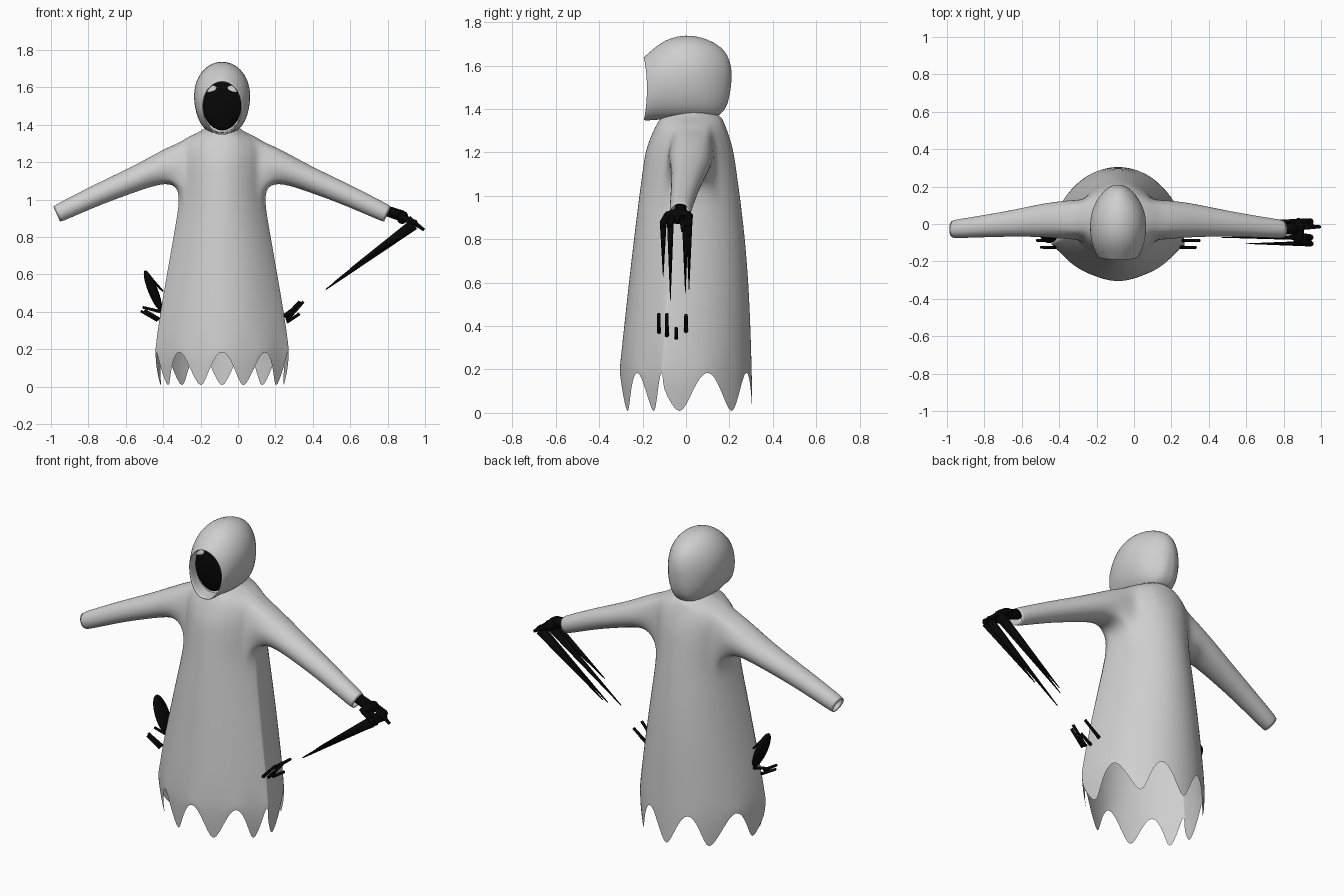
import bpy, bmesh, math
from mathutils import Vector

cube = bpy.data.objects.get("Cube")
if cube:
    bpy.data.objects.remove(cube)

CX = -0.085  # centre line of the figure


def material(name, value, rough):
    m = bpy.data.materials.new(name)
    m.use_nodes = True
    m.diffuse_color = (value, value, value, 1)
    node = next(n for n in m.node_tree.nodes if n.type == "BSDF_PRINCIPLED")
    node.inputs["Base Color"].default_value = (value, value, value, 1)
    node.inputs["Roughness"].default_value = rough
    return m


CLOTH = material("grey cloth", 0.62, 0.8)
BLACK = material("shadow black", 0.002, 0.9)


def finish(bm, name, mat, levels=0):
    bmesh.ops.recalc_face_normals(bm, faces=bm.faces)
    mesh = bpy.data.meshes.new(name)
    bm.to_mesh(mesh)
    bm.free()
    mesh.materials.append(mat)
    mesh.shade_smooth()
    ob = bpy.data.objects.new(name, mesh)
    bpy.context.collection.objects.link(ob)
    if levels:
        mod = ob.modifiers.new("smooth", "SUBSURF")
        mod.levels = mod.render_levels = levels
    return ob


def add_ring(bm, points):
    return [bm.verts.new(p) for p in points]


def bridge(bm, a, b):
    n = len(a)
    return [bm.faces.new((a[i], a[(i + 1) % n], b[(i + 1) % n], b[i])) for i in range(n)]


# Robe profile: height, half width, centre y, front y, back y
PROFILE = [
    (-0.01, 0.33, -0.1, -0.29, 0.305), (0.1, 0.352, -0.105, -0.3, 0.305),
    (0.2, 0.359, -0.105, -0.306, 0.303),
    (0.4, 0.33, -0.095, -0.285, 0.297), (0.6, 0.295, -0.08, -0.263, 0.288),
    (0.8, 0.26, -0.06, -0.24, 0.272), (1.0, 0.225, -0.035, -0.215, 0.248),
    (1.2, 0.227, -0.01, -0.188, 0.22), (1.28, 0.235, 0.01, -0.16, 0.198),
    (1.33, 0.2, 0.02, -0.135, 0.178), (1.365, 0.115, 0.025, -0.112, 0.162),
    (1.4, 0.07, 0.02, -0.07, 0.1)]


def profile(z):
    for a, b in zip(PROFILE, PROFILE[1:]):
        if z <= b[0]:
            t = (z - a[0]) / (b[0] - a[0])
            return [p + (q - p) * t for p, q in zip(a, b)]
    return PROFILE[-1]


def robe_point(phi, z):
    _, hx, cy, yf, yb = profile(z)
    c = math.cos(phi)
    y = cy + (yb - cy) * c if c > 0 else cy + (yf - cy) * (-c) ** (2 - 0.45 * z)
    return (CX + hx * math.sin(phi), y, z)


# Robe body with nine rounded hem points
SEG = 72
bm = bmesh.new()
angles = [2 * math.pi * i / SEG for i in range(SEG)]
heights = [0.22, 0.4, 0.6, 0.8, 0.92, 1.0, 1.06, 1.11, 1.16, 1.21, 1.26, 1.3, 1.33, 1.35, 1.365, 1.4]
hem = [-0.008 + 0.2 * (0.5 - 0.5 * math.cos(9 * a)) ** 0.75 for a in angles]
rows = [add_ring(bm, [robe_point(a, h + t * (0.22 - h)) for a, h in zip(angles, hem)]) for t in (0, 0.5)]
rows += [add_ring(bm, [robe_point(a, z) for a in angles]) for z in heights]
for a, b in zip(rows, rows[1:]):
    bridge(bm, a, b)

# Sleeves grown from arm holes: offset, y, z, half depth, half height
SLEEVE = [
    (0.265, 0.022, 1.19, 0.118, 0.112), (0.315, 0.022, 1.175, 0.107, 0.093),
    (0.38, 0.02, 1.147, 0.095, 0.078), (0.45, 0.015, 1.117, 0.086, 0.067),
    (0.55, 0.005, 1.075, 0.075, 0.061), (0.65, -0.005, 1.033, 0.066, 0.056),
    (0.775, -0.018, 0.975, 0.057, 0.051), (0.89, -0.028, 0.92, 0.05, 0.047),
    (0.887, -0.028, 0.921, 0.042, 0.039), (0.8, -0.02, 0.96, 0.042, 0.038)]
R0, R1, C0, C1 = heights.index(1.06) + 2, heights.index(1.3) + 2, 11, 24
soft = []
for side in (1, -1):
    col = lambda r, c: rows[r][(side * c) % SEG]
    inner = [col(r, c) for r in range(R0 + 1, R1) for c in range(C0 + 1, C1)]
    loop = [col(R0, c) for c in range(C0, C1)] + [col(r, C1) for r in range(R0, R1)]
    loop += [col(R1, c) for c in range(C1, C0, -1)] + [col(r, C0) for r in range(R1, R0, -1)]
    bmesh.ops.delete(bm, geom=inner, context="VERTS")
    theta = [math.atan2((v.co.z - 1.18) / 0.12, (v.co.y - 0.02) / 0.11) for v in loop]
    last = loop
    soft += loop
    for k, (off, y, z, ry, rz) in enumerate(SLEEVE):
        tilt = 0.42 * min(1, (off - 0.24) / 0.2)
        ring = add_ring(bm, [(CX + side * (off + tilt * rz * math.sin(t)),
                              y + ry * math.cos(t), z + 0.92 * rz * math.sin(t)) for t in theta])
        bridge(bm, last, ring)
        last = ring
        if k < 2:
            soft += ring
    bm.faces.new(last)
soft += [v for r in rows[R0 - 1:-2] for v in r if v.is_valid and abs(v.co.x - CX) > 0.1]
for _ in range(4):
    bmesh.ops.smooth_vert(bm, verts=list(set(soft)), factor=0.35,
                          use_axis_x=True, use_axis_y=True, use_axis_z=True)
finish(bm, "robe", CLOTH, 1)

# Hood lofted from back to face opening: y, half width, top, bottom
HOOD = [
    (0.21, 0.012, 1.575, 1.535), (0.203, 0.04, 1.62, 1.46), (0.18, 0.075, 1.67, 1.385),
    (0.13, 0.115, 1.708, 1.357), (0.07, 0.142, 1.733, 1.352), (0.0, 0.153, 1.742, 1.352),
    (-0.07, 0.148, 1.73, 1.352), (-0.13, 0.133, 1.697, 1.35), (-0.18, 0.114, 1.65, 1.345),
    (-0.198, 0.106, 1.637, 1.347), (-0.19, 0.1, 1.628, 1.356), (-0.12, 0.104, 1.63, 1.36)]
bm = bmesh.new()
last = None
for y, hx, top, low in HOOD:
    ring = []
    for i in range(32):
        a = 2 * math.pi * i / 32
        s, c = math.sin(a), math.cos(a)
        power = 1 if s > 0 else (0.65 if y > -0.1 else 0.9)
        bow = 0.014 * (1 - s * s) if y < -0.15 else 0
        ring.append((CX + hx * math.copysign(abs(c) ** power, c) * (1 + 0.05 * s),
                     y + bow, (top + low) / 2 + s * (top - low) / 2))
    ring = add_ring(bm, ring)
    if last:
        bridge(bm, last, ring)
    else:
        bm.faces.new(ring)
    last = ring
finish(bm, "hood", CLOTH, 1)


def ellipsoid(name, centre, radii, axis=(0, 0, 1), mat=BLACK):
    bm = bmesh.new()
    bmesh.ops.create_uvsphere(bm, u_segments=24, v_segments=14, radius=1)
    bmesh.ops.scale(bm, vec=radii, verts=bm.verts)
    rot = Vector((0, 0, 1)).rotation_difference(Vector(axis)).to_matrix()
    bmesh.ops.rotate(bm, matrix=rot, verts=bm.verts)
    bmesh.ops.translate(bm, vec=centre, verts=bm.verts)
    return finish(bm, name, mat)


def spike(name, start, end, r0, r1, flat=1):
    a, b = Vector(start), Vector(end)
    bm = bmesh.new()
    bmesh.ops.create_cone(bm, segments=8, radius1=r0, radius2=r1, depth=(b - a).length, cap_ends=True)
    bmesh.ops.scale(bm, vec=(1, flat, 1), verts=bm.verts)
    rot = Vector((0, 0, 1)).rotation_difference(b - a).to_matrix()
    bmesh.ops.rotate(bm, matrix=rot, verts=bm.verts)
    bmesh.ops.translate(bm, vec=(a + b) / 2, verts=bm.verts)
    return finish(bm, name, BLACK)


# Dark face with two pale eye marks
ellipsoid("face", (CX, -0.12, 1.507), (0.104, 0.035, 0.136))
for side, label in ((1, "left"), (-1, "right")):
    ellipsoid(label + "_eye_mark", (CX + side * 0.06, -0.15, 1.592), (0.032, 0.0045, 0.017),
              (side * 0.3, 0.25, 1), CLOTH)

# Left hand with knuckles and long claws
spike("left_wrist", (0.78, -0.025, 0.945), (0.88, -0.03, 0.912), 0.028, 0.03)
ellipsoid("left_palm", (0.88, -0.035, 0.905), (0.03, 0.068, 0.035), (0.3, 0, 1))
spike("left_thumb", (0.91, -0.015, 0.9), (0.995, -0.015, 0.838), 0.016, 0.008)
for y, tip_x, tip_z in ((-0.105, 0.6, 0.63), (-0.072, 0.47, 0.52), (-0.003, 0.51, 0.555), (0.014, 0.53, 0.57)):
    spike("left_finger", (0.86, y * 0.8, 0.915), (0.945, y, 0.875), 0.015, 0.017)
    ellipsoid("left_knuckle", (0.94, y, 0.875), (0.02, 0.016, 0.02))
    spike("left_claw", (0.94, y, 0.868), (tip_x, y, tip_z), 0.03, 0.003, 0.5)

# Loose finger shards beside the skirt
for y, x0, z0, x1, z1 in ((-0.125, 0.25, 0.37, 0.33, 0.455), (-0.088, 0.26, 0.355, 0.35, 0.455),
                          (-0.045, 0.26, 0.345, 0.33, 0.39), (0.0, 0.24, 0.375, 0.34, 0.45)):
    spike("left_shard", (x0, y, z0), (x1, y, z1), 0.009, 0.008)
for y, x0, z0, x1, z1 in ((-0.125, -0.42, 0.36, -0.5, 0.41), (-0.088, -0.43, 0.355, -0.52, 0.405),
                          (-0.045, -0.41, 0.4, -0.51, 0.425)):
    spike("right_shard", (x0, y, z0), (x1, y, z1), 0.009, 0.007)

# Leaf shaped blade on the right
ellipsoid("right_blade", (-0.455, -0.05, 0.515), (0.026, 0.052, 0.115), (-0.4, 0, 1))
spike("right_blade_barb", (-0.48, -0.05, 0.59), (-0.4, -0.05, 0.51), 0.012, 0.004)
